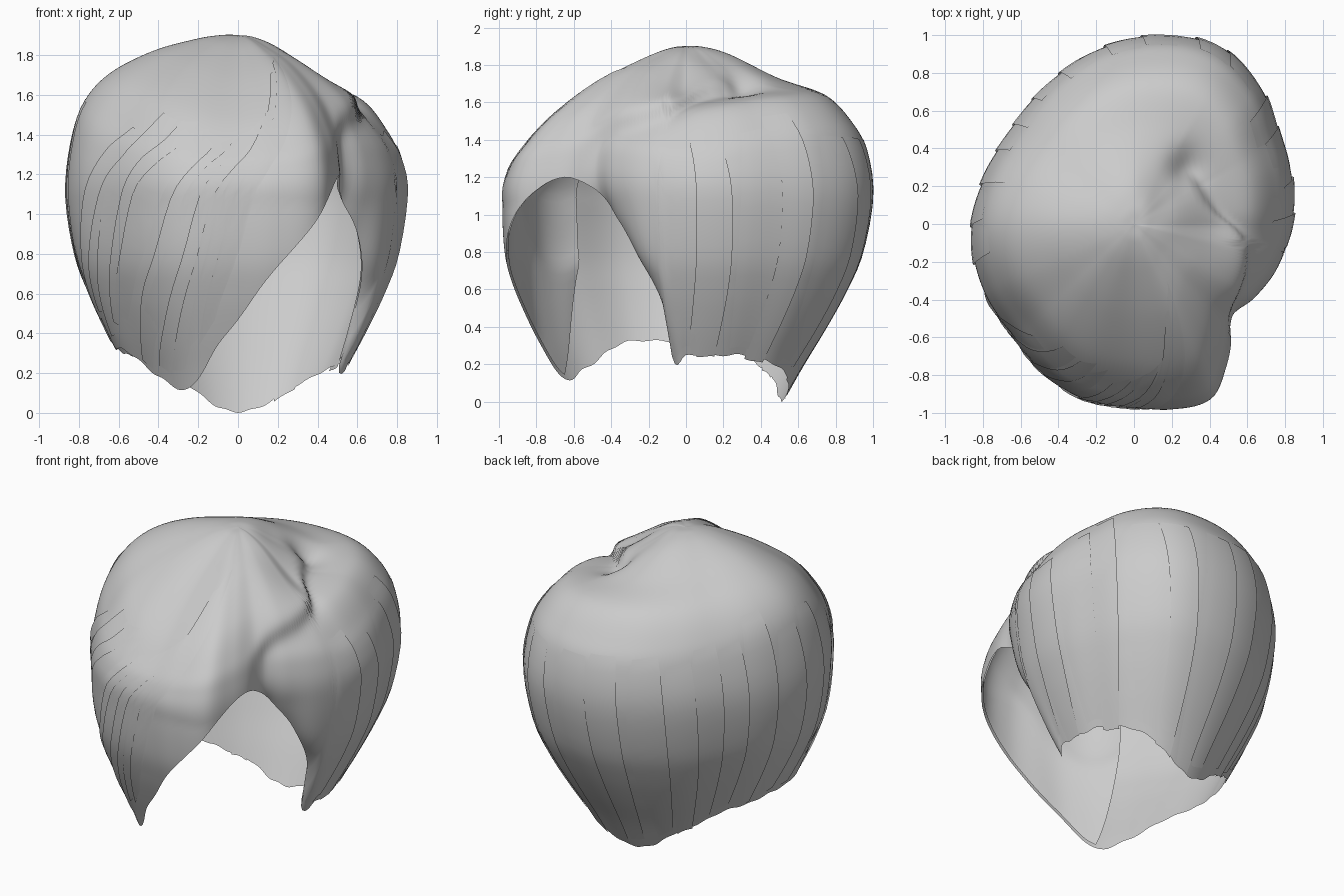
import bpy, bmesh, math, random
from functools import lru_cache
from mathutils import Vector

random.seed(4)
if "Cube" in bpy.data.objects:
    bpy.data.objects.remove(bpy.data.objects["Cube"])

hair = bpy.data.materials.new("light grey hair")
hair.use_nodes = True
hair.diffuse_color = (0.6, 0.6, 0.6, 1)
hair.node_tree.nodes["Principled BSDF"].inputs["Base Color"].default_value = (0.6, 0.6, 0.6, 1)

# plan radius by azimuth in degrees (0 = +x, 270 = front)
RADIUS = [(0, .84), (20, .88), (33, .91), (48, .99), (65, 1.04), (84, 1), (102, .94),
          (121, .87), (142, .82), (163, .83), (183, .86), (204, .87), (222, .87), (238, .92),
          (252, .96), (270, .97), (281, 1), (294, 1.01), (303, .9), (314, .78), (329, .79), (342, .81)]
# height of the cut edge by azimuth
EDGE = [(0, .24), (20, .25), (45, .22), (60, .14), (90, 0), (120, .14), (150, .27), (180, .31),
        (200, .33), (218, .28), (235, .17), (249, .12), (263, .34), (273, .53), (283, .77),
        (291.5, .93), (299, 1.1), (308, 1.2), (313, 1.19), (323, 1.06), (334, .84), (348, .48), (352, .2)]
# crown heights for each direction, sampled at the FRACTION steps
FRACTION = [0, .1, .25, .5, .75, .9, .97, 1, .945, .86, .75, .63, .52]
LOWER = [.8, .6, .4, .2, 0]
CROWN = {0: [1.9, 1.885, 1.82, 1.66, 1.56, 1.39, 1.27, 1.1],
         48: [1.9, 1.885, 1.8, 1.68, 1.63, 1.49, 1.33, 1.1],
         90: [1.9, 1.895, 1.85, 1.73, 1.64, 1.48, 1.34, 1.1],
         135: [1.9, 1.9, 1.87, 1.775, 1.66, 1.5, 1.33, 1.1],
         180: [1.9, 1.9, 1.88, 1.82, 1.71, 1.57, 1.38, 1.1],
         225: [1.9, 1.895, 1.86, 1.76, 1.61, 1.43, 1.29, 1.1],
         270: [1.9, 1.885, 1.82, 1.67, 1.48, 1.32, 1.22, 1.08],
         315: [1.9, 1.89, 1.85, 1.76, 1.61, 1.45, 1.31, 1.1],
         345: [1.9, 1.89, 1.84, 1.71, 1.58, 1.42, 1.29, 1.1]}
# plan position of the parting, by azimuth from the arch to the whorl
PARTING = [(-50, .97), (-36, .88), (-22, .82), (-8, .73), (7, .54), (25, .46), (60, .46)]


def smooth(table, x):
    """Cubic interpolation through (key, value) pairs."""
    i = 0
    while i < len(table) - 2 and x > table[i + 1][0]:
        i += 1

    def slope(k):
        a, b = table[max(k - 1, 0)], table[min(k + 1, len(table) - 1)]
        return (b[1] - a[1]) / (b[0] - a[0])
    (x0, y0), (x1, y1) = table[i], table[i + 1]
    h = x1 - x0
    t = min(max((x - x0) / h, 0), 1)
    return (y0 * (1 + 2 * t) * (1 - t) ** 2 + h * slope(i) * t * (1 - t) ** 2
            + y1 * t * t * (3 - 2 * t) - h * slope(i + 1) * t * t * (1 - t))


def around(table):
    return [(a - 360, v) for a, v in table[-2:]] + table + [(a + 360, v) for a, v in table[:3]]


RADIUS, EDGE = around(RADIUS), around(EDGE)
CROWN_RINGS = [around([(a, row[k]) for a, row in CROWN.items()]) for k in range(8)]
FRACTION = list(enumerate(FRACTION))


@lru_cache(None)
def meridian(angle):
    """Plan radius, height table and end parameter of one strand line."""
    heights = list(enumerate([smooth(r, angle) for r in CROWN_RINGS] + LOWER))
    ragged = .01 * math.cos(math.radians(19 * angle)) * math.cos(math.radians(7 * angle))
    edge = max(smooth(EDGE, angle) + ragged, 0)
    low, high = 0, len(heights) - 1
    for _ in range(18):
        mid = (low + high) / 2
        if smooth(heights, mid) > edge:
            low = mid
        else:
            high = mid
    return smooth(RADIUS, angle), heights, high


def surface(angle, f, lift=0):
    """Point on the hair at an azimuth, f = 0 at the top and 1 at the cut edge."""
    angle = round(angle % 360, 4)
    radius, heights, end = meridian(angle)
    t = f * end
    z, q = smooth(heights, t), smooth(FRACTION, t)
    a = math.radians(angle)
    q += .15 * max(0, -math.sin(a)) * max(0, 1.05 - z) / .9
    p = Vector((radius * q * math.cos(a), radius * q * math.sin(a), z))
    out = (p - Vector((0, 0, .95))).normalized()
    turn = (angle + 180) % 360 - 180
    # soft step under the swept front, along the parting
    if -52 < turn < 60 and t < 10:
        fade = min(1, (60 - turn) / 30, (turn + 52) / 10)
        d = (q if t < 7 else 2 - q) - smooth(PARTING, turn)
        under = 1 / (1 + math.exp(-d / .02))
        lift += fade * ((1 - under) * .02 * math.exp(min(d, 0) / .08)
                        - under * .065 * math.exp(-max(d, 0) / .14))
    # side edge of the arch rolls inward
    if -50 < turn < -4:
        lift -= .08 * min(1, (turn + 50) / 12, (-4 - turn) / 8) * math.exp((f - 1) / .07)
    # whorl dimple
    if z > 1.3:
        lift -= .06 * math.exp(-((p.x - .29) ** 2 + (p.y - .31) ** 2) / .008)
    return p + out * lift


def sheet(name, point, columns, rows):
    """Smooth grid of faces from point(u, v)."""
    bm = bmesh.new()
    grid = [[bm.verts.new(point(i / columns, j / rows)) for j in range(rows + 1)]
            for i in range(columns + 1)]
    for i in range(columns):
        for j in range(rows):
            bm.faces.new((grid[i][j], grid[i][j + 1], grid[i + 1][j + 1], grid[i + 1][j]))
    bmesh.ops.remove_doubles(bm, verts=bm.verts, dist=.0002)
    mesh = bpy.data.meshes.new(name)
    bm.to_mesh(mesh)
    bm.free()
    mesh.materials.append(hair)
    obj = bpy.data.objects.new(name, mesh)
    bpy.context.collection.objects.link(obj)
    for o in bpy.context.selected_objects:
        o.select_set(False)
    obj.select_set(True)
    bpy.context.view_layer.objects.active = obj
    bpy.ops.object.shade_smooth_by_angle(angle=math.radians(70))


def lock(name, start, finish, width, top, bottom, lift=.012):
    """Thin overlapping strand with one long side tucked into the hair."""
    def point(u, v):
        wide = width * (.35 + .65 * math.sin(math.pi * (.15 + .7 * v)))
        angle = start + (finish - start) * v + wide * (u - .5)
        rise = lift * (u if finish >= start else 1 - u) * math.sin(math.pi * (.04 + .92 * v)) ** .5
        return surface(angle, top + (bottom - top) * v, rise + .001)
    sheet(name, point, 6, 20)


def front_lining(u, v):
    """Flatter inner face of the swept front, standing free at its far side."""
    start = 236 + 13 * v ** 4
    gap = .2 * (1 - u) ** 1.3 * min(1, 2.5 * (1 - v)) + .012
    return surface(start + (306 - start) * u, .42 + .575 * v, -gap)


# main shell
sheet("hair_shell", lambda u, v: surface(360 * u, v), 216, 84)

# inner layers behind the swept front and the arch rim
sheet("front_lining", front_lining, 40, 24)
sheet("side_lining", lambda u, v: surface(316 + 36 * u, .65 + .34 * v, -.02), 20, 14)

# upright locks around the back and sides
for k in range(15):
    a = -2 + 13.5 * k + random.uniform(-3, 3)
    lock(f"back_lock_{k + 1}", a, a + random.uniform(0, 4), 15,
         random.uniform(.4, .52), random.uniform(.97, 1.01))

# slanted locks on the swept front
for k in range(11):
    a = 208 + 6.5 * k + random.uniform(-2, 2)
    lock(f"front_lock_{k + 1}", a + 24, a - 14, 10,
         random.uniform(.35, .48), random.uniform(.9, .99))
